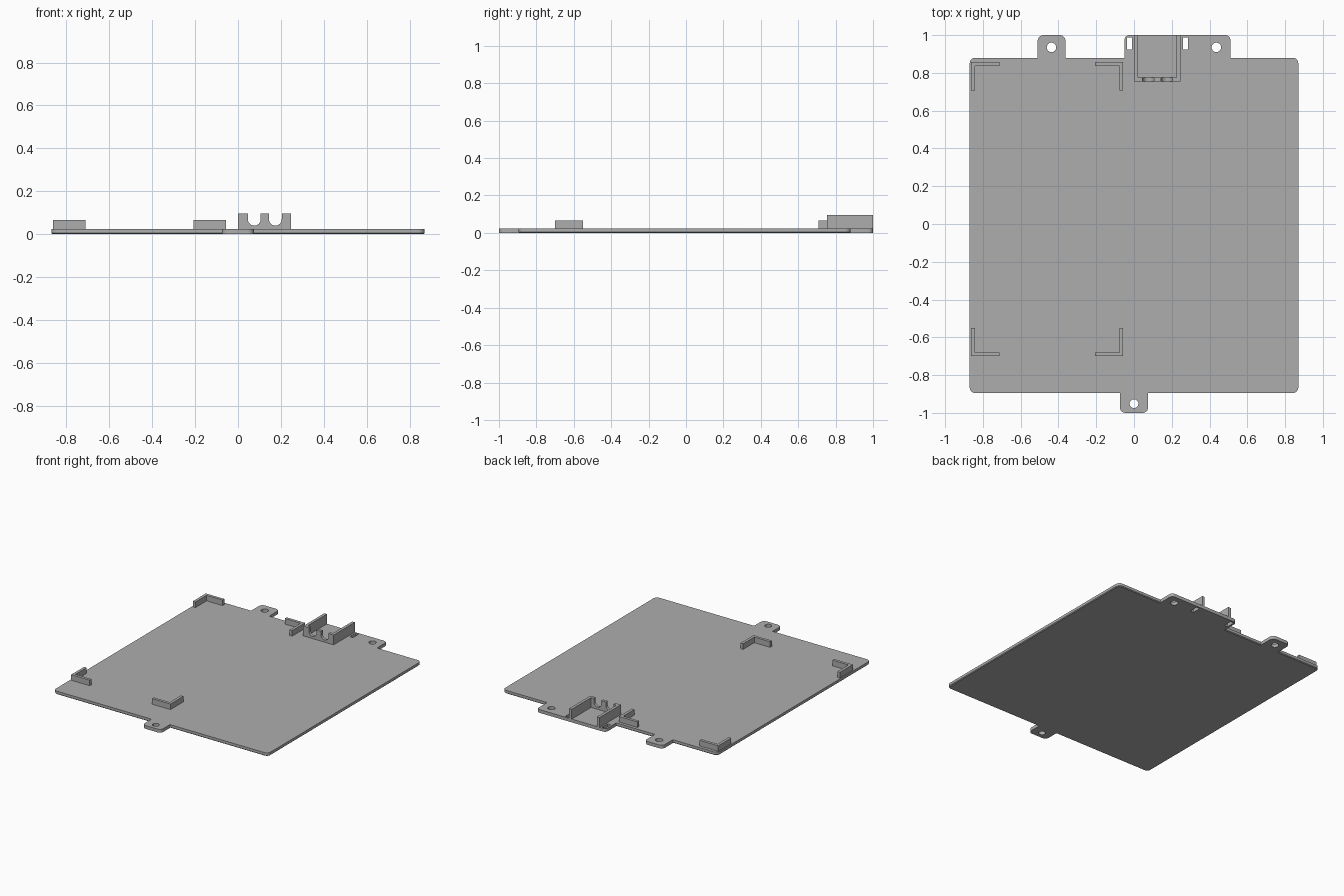
import bpy, bmesh, math

cube = bpy.data.objects.get("Cube")
if cube:
    bpy.data.objects.remove(cube, do_unlink=True)

grey = bpy.data.materials.new("light_grey")
grey.use_nodes = True
grey.diffuse_color = (0.42, 0.42, 0.42, 1)
grey.node_tree.nodes["Principled BSDF"].inputs["Base Color"].default_value = grey.diffuse_color

TOP = 0.024      # plate thickness
WALL = 0.021     # rib thickness
SINK = 0.005     # how far ribs root into the plate


def rounded_rect(x0, x1, y0, y1, r_front=0.0, r_back=0.0):
    """Outline with separate radii for the front and back corners."""
    pts = []
    for cx, cy, sx, sy, r, start in ((x1, y0, -1, 1, r_front, -90), (x1, y1, -1, -1, r_back, 0),
                                     (x0, y1, 1, -1, r_back, 90), (x0, y0, 1, 1, r_front, 180)):
        for i in range(7 if r else 1):
            a = math.radians(start + 15 * i)
            pts.append((cx + sx * r + r * math.cos(a), cy + sy * r + r * math.sin(a)))
    return pts


def circle(x, y, r, n=32):
    return [(x + r * math.cos(math.tau * i / n), y + r * math.sin(math.tau * i / n)) for i in range(n)]


def loft(name, rings):
    """Solid through a stack of (outline, height) rings."""
    bm = bmesh.new()
    loops = [[bm.verts.new((x, y, z)) for x, y in pts] for pts, z in rings]
    n = len(loops[0])
    for low, high in zip(loops, loops[1:]):
        for i in range(n):
            j = (i + 1) % n
            bm.faces.new((low[i], low[j], high[j], high[i]))
    bm.faces.new(loops[0][::-1])
    bm.faces.new(loops[-1])
    bmesh.ops.recalc_face_normals(bm, faces=bm.faces)
    mesh = bpy.data.meshes.new(name)
    bm.to_mesh(mesh)
    bm.free()
    mesh.materials.append(grey)
    obj = bpy.data.objects.new(name, mesh)
    bpy.context.collection.objects.link(obj)
    return obj


def prism(name, pts, z0, z1):
    return loft(name, [(pts, z0), (pts, z1)])


def select_only(obj):
    bpy.ops.object.select_all(action='DESELECT')
    obj.select_set(True)
    bpy.context.view_layer.objects.active = obj


def combine(obj, other, operation):
    mod = obj.modifiers.new(operation.lower(), 'BOOLEAN')
    mod.operation, mod.solver, mod.object = operation, 'EXACT', other
    select_only(obj)
    bpy.ops.object.modifier_apply(modifier=mod.name)
    bpy.data.objects.remove(other, do_unlink=True)


# Main plate with a fine chamfer along its lower edge
c = 0.005
plate = loft("base_plate", [
    (rounded_rect(-0.87 + c, 0.87 - c, -0.895 + c, 0.88 - c, 0.03 - c, 0.03 - c), 0),
    (rounded_rect(-0.87, 0.87, -0.895, 0.88, 0.03, 0.03), c),
    (rounded_rect(-0.87, 0.87, -0.895, 0.88, 0.03, 0.03), TOP)])

# Mounting tabs, merged into the plate
for outline in (rounded_rect(-0.51, -0.363, 0.85, 1.0, 0, 0.03),
                rounded_rect(-0.05, 0.51, 0.85, 1.0, 0, 0.025),
                rounded_rect(-0.075, 0.075, -1.0, -0.86, 0.03, 0)):
    combine(plate, prism("mounting_tab", outline, 0, TOP), 'UNION')

# Screw holes and cable tie slots
holes = [circle(-0.437, 0.935, 0.025), circle(0.436, 0.935, 0.025), circle(0, -0.951, 0.023),
         rounded_rect(-0.036, -0.01, 0.923, 0.987), rounded_rect(0.26, 0.286, 0.923, 0.987)]
for outline in holes:
    combine(plate, prism("hole_cutter", outline, -0.1, 0.1), 'DIFFERENCE')

# L-shaped corner brackets
ARM = 0.15
for x, dx, side in ((-0.862, 1, "right"), (-0.057, -1, "left")):
    for y, dy, end in ((0.858, -1, "back"), (-0.7, 1, "front")):
        shape = [(0, 0), (ARM, 0), (ARM, WALL), (WALL, WALL), (WALL, ARM), (0, ARM)]
        prism(f"corner_bracket_{end}_{side}",
              [(x + dx * u, y + dy * v) for u, v in shape], TOP - SINK, 0.065)

# Cable holder: U-shaped wall open to the back
X0, X1, Y0, Y1 = 0.0, 0.247, 0.755, 1.0
holder = prism("cable_holder", [
    (X0, Y0), (X1, Y0), (X1, Y1), (X1 - WALL, Y1), (X1 - WALL, Y0 + WALL),
    (X0 + WALL, Y0 + WALL), (X0 + WALL, Y1), (X0, Y1)], TOP - SINK, 0.096)

# Round-bottomed cable notches in the holder's front wall
R = 0.03
for cx in (0.076, 0.174):
    arc = [(cx + R * math.cos(math.pi * (1 + i / 16)), 0.07 + R * math.sin(math.pi * (1 + i / 16)))
           for i in range(17)]
    profile = arc + [(cx + R, 0.15), (cx - R, 0.15)]
    cutter = prism("notch_cutter", profile, -(Y0 + 0.05), -(Y0 - 0.05))
    cutter.rotation_euler.x = math.pi / 2
    bpy.context.view_layer.update()
    combine(holder, cutter, 'DIFFERENCE')

for obj in (plate, holder):
    select_only(obj)
    bpy.ops.object.shade_smooth_by_angle(angle=math.radians(30))
